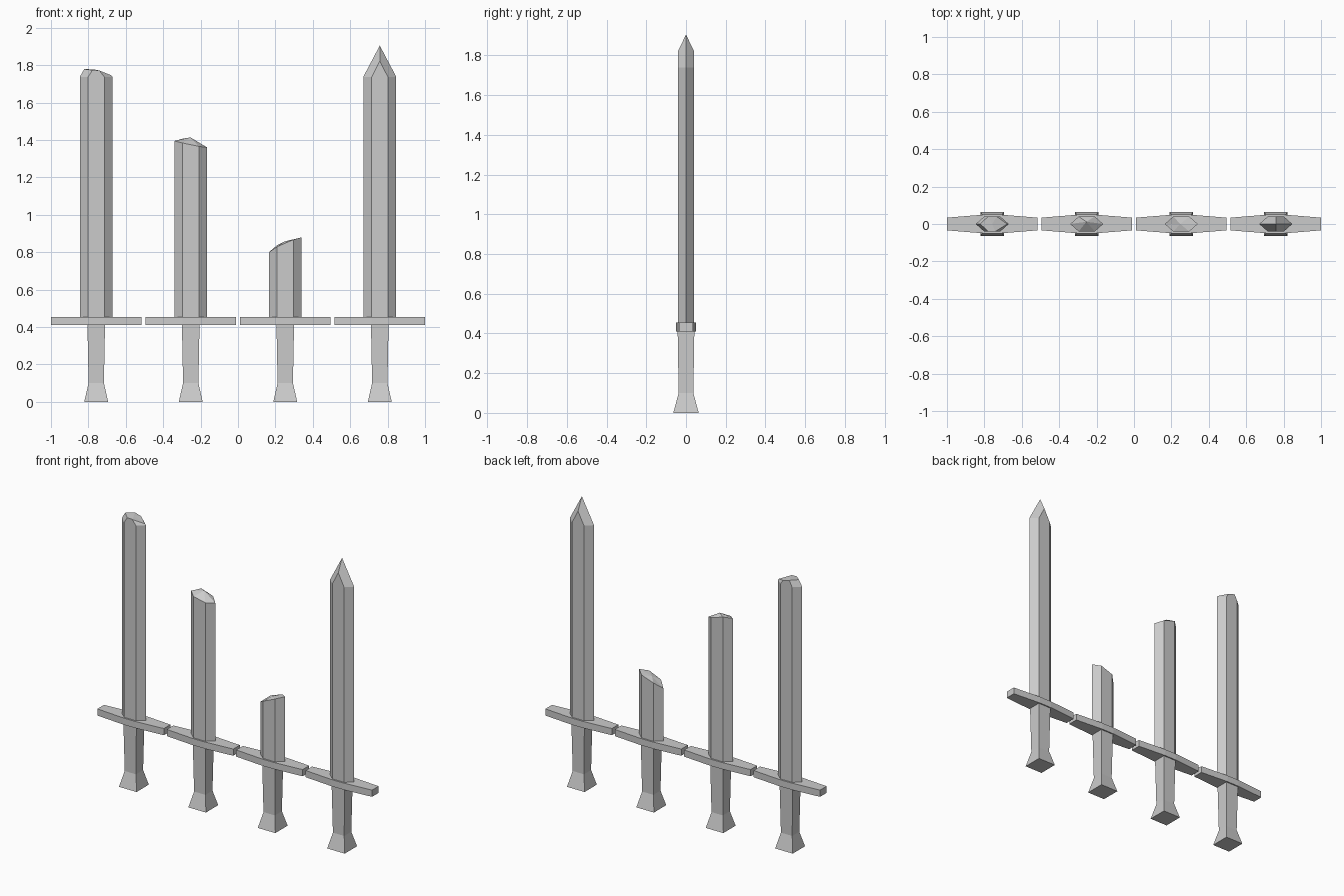
import bpy, bmesh

if "Cube" in bpy.data.objects:
    bpy.data.objects.remove(bpy.data.objects["Cube"])

steel = bpy.data.materials.new("plain grey")
steel.diffuse_color = (0.6, 0.6, 0.6, 1)
steel.use_nodes = True
steel.node_tree.nodes["Principled BSDF"].inputs["Base Color"].default_value = steel.diffuse_color

# Blade cross-section: left, front left, front right, right, back right, back left
HEX = [(-.088, 0), (-.043, -.04), (.043, -.04), (.088, 0), (.043, .04), (-.043, .04)]


def loft(name, x, rings, cap=True, peak=None):
    """Skin stacked rings; peak = height of a raised centre point in the end cap."""
    bm = bmesh.new()
    vs = [[bm.verts.new(p) for p in ring] for ring in rings]
    n = len(rings[0])
    for a, b in zip(vs, vs[1:]):
        for i in range(n):
            j = (i + 1) % n
            bm.faces.new((a[i], a[j], b[j], b[i]))
    bm.faces.new(vs[0][::-1])
    if cap:
        top = bm.faces.new(vs[-1])
        if peak:
            res = bmesh.ops.poke(bm, faces=[top])
            res["verts"][0].co = peak
    bmesh.ops.remove_doubles(bm, verts=bm.verts, dist=0.0005)
    bmesh.ops.recalc_face_normals(bm, faces=bm.faces)
    me = bpy.data.meshes.new(name)
    bm.to_mesh(me)
    bm.free()
    me.materials.append(steel)
    ob = bpy.data.objects.new(name, me)
    ob.location.x = x
    bpy.context.collection.objects.link(ob)
    return ob


def rect(w, d, z):
    return [(-w, -d, z), (w, -d, z), (w, d, z), (-w, d, z)]


def hex_ring(heights):
    return [(x, y, z) for (x, y), z in zip(HEX, heights)]


base = hex_ring([.445] * 6)
shoulder = hex_ring([1.738] * 6)
X = [-.758, -.2527, .2527, .758]

# Hilts: pommel, grip and tapered crossguard on every sword
for i, x in enumerate(X, 1):
    loft(f"pommel_{i}", x, [rect(.064, .064, 0), rect(.041, .037, .1)])
    loft(f"grip_{i}", x, [rect(.041, .037, .1), rect(.047, .042, .415)])
    plan = [(-.242, -.034), (-.045, -.05), (.045, -.05), (.242, -.034),
            (.242, .034), (.045, .05), (-.045, .05), (-.242, .034)]
    loft(f"crossguard_{i}", x, [[(a, b, z) for a, b in plan] for z in (.41, .454)])

# Blade with its tip snapped off
loft("blade_chipped_tip", X[0], [base, shoulder, [
    (-.064, 0, 1.779), (-.02, -.04, 1.774), (.016, -.04, 1.772),
    (.08, 0, 1.746), (.024, .04, 1.765), (-.022, .04, 1.778)]],
    peak=(0, 0, 1.775))

# Blade broken at three quarters, jagged end
loft("blade_broken_long", X[1], [base, hex_ring([1.395, 1.384, 1.366, 1.36, 1.38, 1.407])],
     peak=(-.002, .012, 1.414))

# Short stump of a blade
loft("blade_broken_short", X[2], [base, hex_ring([.80, .83, .867, .88, .868, .838])],
     peak=(-.005, 0, .857))

# Whole blade with a faceted point
point, front, back = (0, 0, 1.905), (0, -.04, 1.822), (0, .04, 1.822)
loft("blade_whole", X[3], [base, shoulder, [point, front, front, point, back, back]], cap=False)
